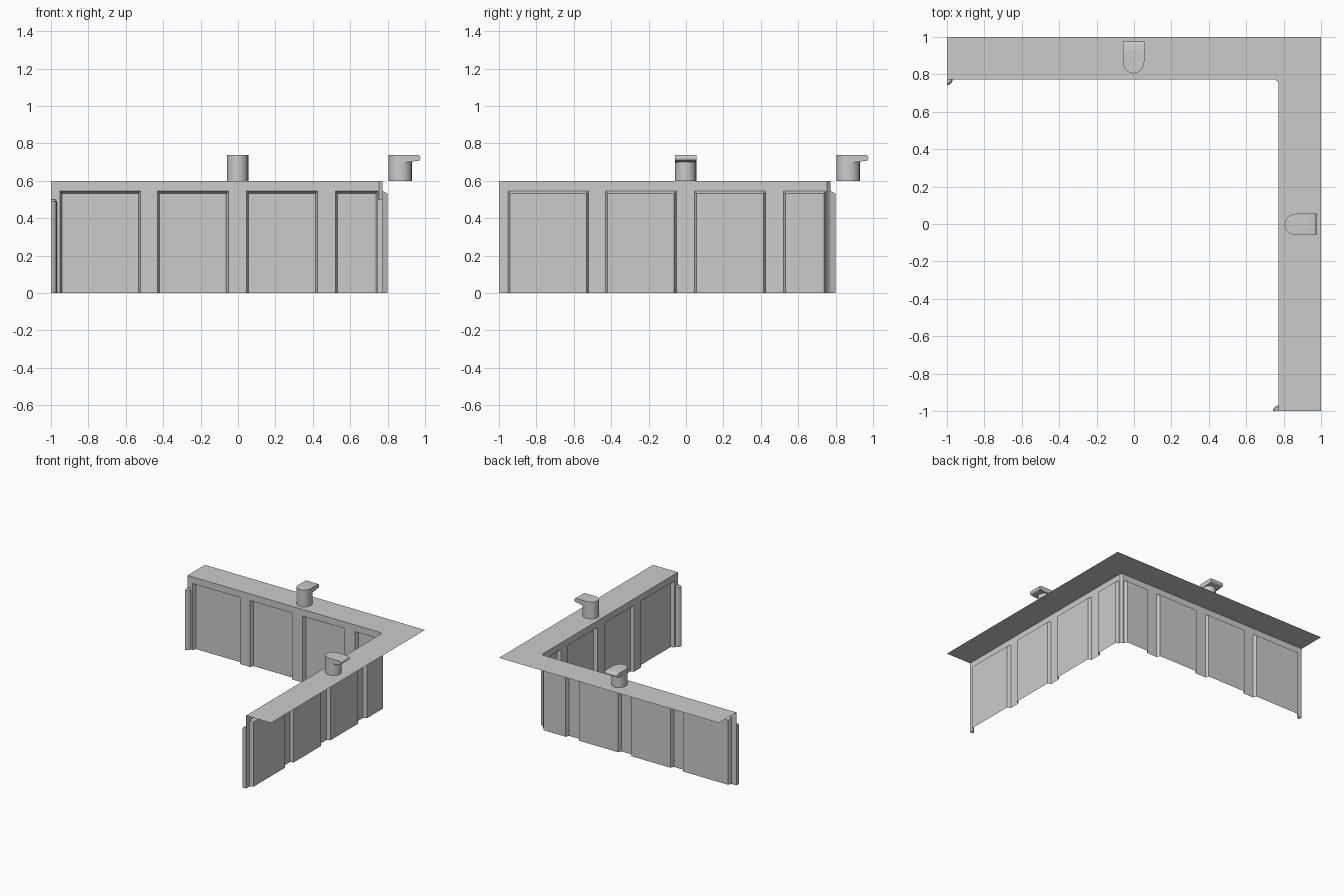
import bpy, bmesh, math

if "Cube" in bpy.data.objects:
    bpy.data.objects.remove(bpy.data.objects["Cube"])

TOP = 0.6          # deck height
FACE = 0.773       # front plane of the wall
BACK = 0.8         # recessed panel plane
CORNER = 0.755     # where the inner corner chamfer starts
PANELS = [(-0.953, -0.522), (-0.43, -0.052), (0.045, 0.425), (0.522, 0.748)]


def make(name, faces, swap=False, smooth=False):
    """Mesh from polygons; swap mirrors the part across the x = y diagonal."""
    bm = bmesh.new()
    for pts in faces:
        if swap:
            pts = [(y, x, z) for x, y, z in reversed(pts)]
        bm.faces.new([bm.verts.new(p) for p in pts])
    bmesh.ops.remove_doubles(bm, verts=bm.verts, dist=1e-5)
    mesh = bpy.data.meshes.new(name)
    bm.to_mesh(mesh)
    bm.free()
    ob = bpy.data.objects.new(name, mesh)
    bpy.context.collection.objects.link(ob)
    if smooth:
        bpy.context.view_layer.objects.active = ob
        ob.select_set(True)
        bpy.ops.object.shade_smooth_by_angle(angle=math.radians(35))
        ob.select_set(False)
    return ob


def loft(rings, cap_top=True, cap_bottom=False):
    """Quads between closed rings, listed bottom to top, counter-clockwise."""
    faces = []
    for lo, hi in zip(rings, rings[1:]):
        n = len(lo)
        faces += [[lo[i], lo[(i + 1) % n], hi[(i + 1) % n], hi[i]] for i in range(n)]
    if cap_top:
        faces.append(list(rings[-1]))
    if cap_bottom:
        faces.append(list(reversed(rings[0])))
    return faces


def wall_faces():
    ledge, inner_top, b = 0.545, 0.532, 0.011
    # comb-shaped front with one notch per panel
    comb = [(-1, FACE, 0)]
    faces = []
    for x0, x1 in PANELS:
        o = [(x0, FACE, 0), (x0, FACE, ledge), (x1, FACE, ledge), (x1, FACE, 0)]
        i = [(x0 + b, BACK, 0), (x0 + b, BACK, inner_top),
             (x1 - b, BACK, inner_top), (x1 - b, BACK, 0)]
        comb += o
        faces.append(list(reversed(i)))
        # sloped sides and ledge of the recess
        faces += [[o[k], i[k], i[k + 1], o[k + 1]] for k in range(3)]
    comb += [(CORNER, FACE, 0), (CORNER, FACE, TOP), (-1, FACE, TOP)]
    return faces + [comb]


def fender_faces():
    # quarter-round post at the open end of the wall
    def ring(r, z):
        arc = [(-1 + r * math.cos(a), FACE - r * math.sin(a), z)
               for a in [math.radians(90 - 22.5 * k) for k in range(5)]]
        return arc + [(-1, FACE, z)]
    return loft([ring(0.031, 0), ring(0.031, 0.488), ring(0.022, 0.5)])


def bollard_body_faces():
    def ring(z):
        return [(-0.002 + 0.057 * math.cos(a), 0.867 + 0.062 * math.sin(a), z)
                for a in [math.tau * k / 24 for k in range(24)]]
    return loft([ring(TOP), ring(0.738)])


def bollard_hook_faces():
    # side profile of the overhanging lip
    prof = [(0.867, 0.738), (0.867, 0.698), (0.93, 0.7), (0.945, 0.705)]
    prof += [(0.96 + 0.0155 * math.cos(a), 0.7215 + 0.0165 * math.sin(a))
             for a in [math.radians(-90 + 30 * k) for k in range(7)]]
    return loft([[(x, y, z) for y, z in prof] for x in (-0.059, 0.055)],
                cap_bottom=True)


# deck: L-shaped sheet with a chamfered inner corner
make("deck", [[(-1, FACE, TOP), (CORNER, FACE, TOP), (FACE, CORNER, TOP),
               (FACE, -1, TOP), (1, -1, TOP), (1, 1, TOP), (-1, 1, TOP)]])

# chamfer strip joining both walls
make("wall_corner", [[(CORNER, FACE, 0), (FACE, CORNER, 0),
                      (FACE, CORNER, TOP), (CORNER, FACE, TOP)]])

# both arms are mirror images across the diagonal
for side, swap in (("back", False), ("right", True)):
    make("wall_" + side, wall_faces(), swap)
    make("fender_" + side, fender_faces(), swap, True)
    make("bollard_body_" + side, bollard_body_faces(), swap, True)
    make("bollard_hook_" + side, bollard_hook_faces(), swap, True)
